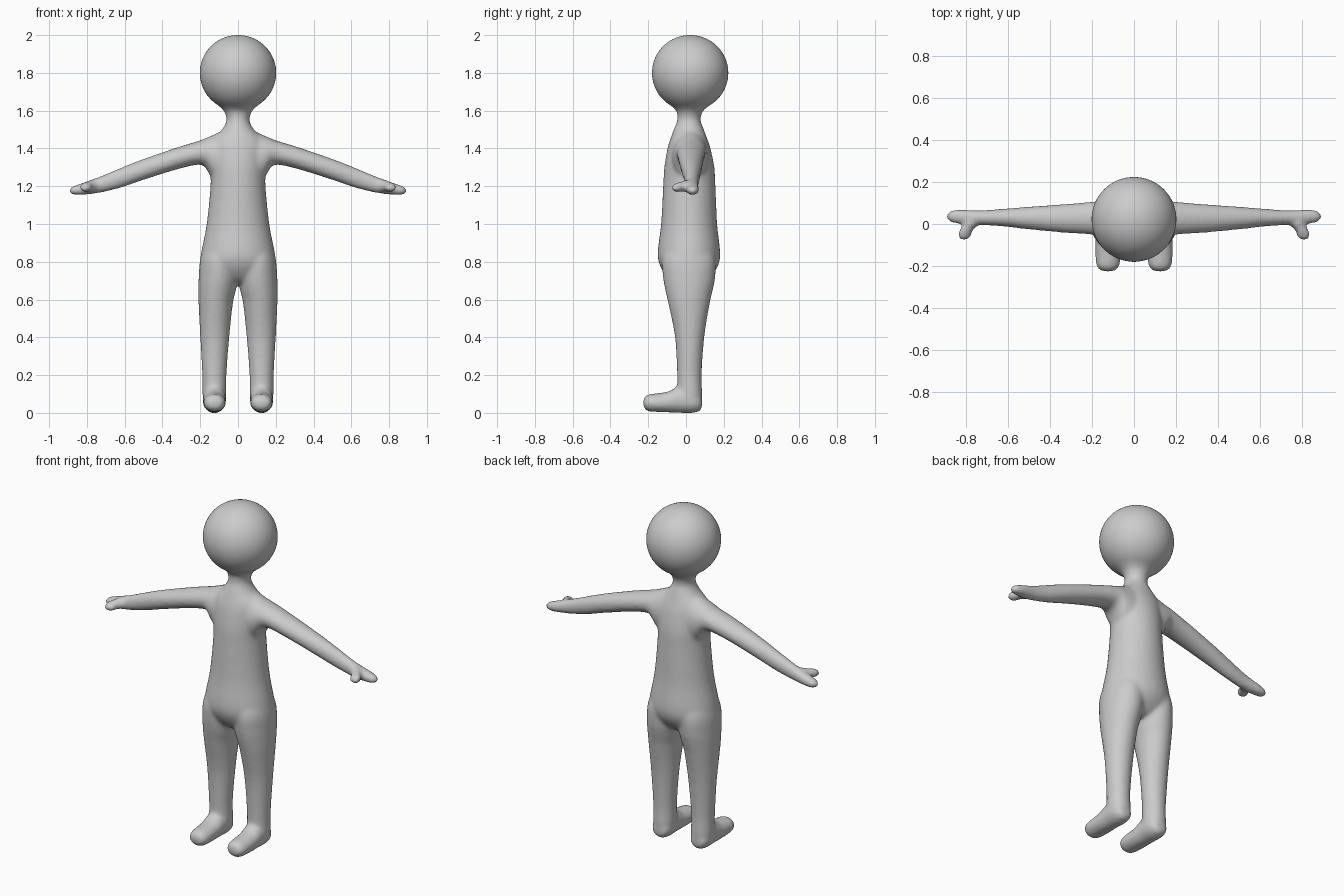
import bpy, bmesh, math
from mathutils import Matrix

bm = bmesh.new()
SEG = 32


def spline(rows, steps=5):
    """Catmull-Rom resampling of the section rows."""
    out = []
    for i in range(len(rows) - 1):
        p0, p1, p2 = rows[max(i - 1, 0)], rows[i], rows[i + 1]
        p3 = rows[min(i + 2, len(rows) - 1)]
        for s in range(steps):
            t = s / steps
            out.append([0.5 * (2 * b + (c - a) * t + (2 * a - 5 * b + 4 * c - d) * t * t
                               + (3 * b - a - 3 * c + d) * t ** 3)
                        for a, b, c, d in zip(p0, p1, p2, p3)])
    return out + [list(rows[-1])]


def loft(axis, rows, side=1):
    """Oval sections along an axis: (position, a min, a max, b min, b max)."""
    ia, ib = [i for i in range(3) if i != axis]
    rings = []
    for t, a0, a1, b0, b1 in spline(rows):
        ring = []
        for k in range(SEG):
            ang = 2 * math.pi * k / SEG
            co = [0, 0, 0]
            co[axis] = t
            co[ia] = (a0 + a1) / 2 + (a1 - a0) / 2 * math.cos(ang)
            co[ib] = (b0 + b1) / 2 + (b1 - b0) / 2 * math.sin(ang)
            co[0] *= side
            ring.append(bm.verts.new(co))
        rings.append(ring)
    for r, q in zip(rings, rings[1:]):
        for k in range(SEG):
            n = (k + 1) % SEG
            bm.faces.new((r[k], r[n], q[n], q[k]))
    bm.faces.new(rings[0])
    bm.faces.new(rings[-1])


# Head
bmesh.ops.create_uvsphere(bm, u_segments=48, v_segments=32, radius=1,
                          matrix=Matrix.Translation((0, 0.022, 1.8))
                          @ Matrix.Diagonal((0.203, 0.203, 0.201, 1)))

# Torso and neck: height, half width, front, back
torso = [(0.68, 0.02, 0.0, 0.03), (0.69, 0.08, -0.06, 0.09), (0.72, 0.17, -0.10, 0.13),
         (0.78, 0.201, -0.138, 0.17), (0.85, 0.195, -0.15, 0.181), (1.0, 0.166, -0.132, 0.165),
         (1.2, 0.146, -0.121, 0.156), (1.3, 0.147, -0.115, 0.15), (1.4, 0.15, -0.098, 0.13),
         (1.45, 0.135, -0.083, 0.113), (1.5, 0.085, -0.065, 0.095), (1.55, 0.061, -0.047, 0.078),
         (1.6, 0.076, -0.052, 0.092), (1.64, 0.118, -0.095, 0.139), (1.7, 0.16, -0.138, 0.182),
         (1.74, 0.08, -0.06, 0.10)]
loft(2, [(z, -w, w, f, b) for z, w, f, b in torso])

for side in (1, -1):
    # Leg
    loft(2, [(0.94, 0.03, 0.15, -0.08, 0.11), (0.82, 0.0, 0.198, -0.125, 0.155),
             (0.72, 0.0, 0.208, -0.122, 0.155), (0.65, 0.011, 0.21, -0.11, 0.142),
             (0.58, 0.027, 0.209, -0.094, 0.126), (0.4, 0.046, 0.2, -0.058, 0.097),
             (0.2, 0.061, 0.189, -0.047, 0.083), (0.08, 0.062, 0.187, -0.047, 0.086),
             (0.02, 0.08, 0.167, -0.03, 0.07), (0.0, 0.11, 0.14, 0.0, 0.04)], side)
    # Foot
    loft(1, [(0.085, 0.10, 0.15, 0.03, 0.07), (0.07, 0.078, 0.172, 0.008, 0.10),
             (0.03, 0.064, 0.186, -0.001, 0.13), (-0.04, 0.064, 0.186, 0.0, 0.14),
             (-0.09, 0.064, 0.186, 0.002, 0.115), (-0.16, 0.064, 0.184, 0.005, 0.103),
             (-0.2, 0.07, 0.178, 0.008, 0.098), (-0.219, 0.085, 0.163, 0.022, 0.083),
             (-0.227, 0.11, 0.138, 0.043, 0.063)], side)
    # Arm and hand
    loft(0, [(0.0, -0.07, 0.12, 1.22, 1.50), (0.08, -0.075, 0.12, 1.2, 1.492),
             (0.14, -0.07, 0.115, 1.245, 1.468), (0.17, -0.06, 0.11, 1.295, 1.455),
             (0.21, -0.05, 0.105, 1.314, 1.44), (0.33, -0.042, 0.095, 1.287, 1.403),
             (0.51, -0.025, 0.082, 1.23, 1.341), (0.62, -0.012, 0.073, 1.192, 1.298),
             (0.72, -0.006, 0.066, 1.167, 1.256), (0.78, -0.005, 0.067, 1.158, 1.233),
             (0.84, 0.001, 0.07, 1.153, 1.212), (0.877, 0.01, 0.062, 1.156, 1.198),
             (0.894, 0.027, 0.045, 1.168, 1.184)], side)
    # Thumb
    loft(1, [(0.03, 0.72, 0.80, 1.175, 1.235), (0.0, 0.737, 0.812, 1.17, 1.233),
             (-0.03, 0.768, 0.833, 1.17, 1.224), (-0.058, 0.776, 0.84, 1.17, 1.215),
             (-0.078, 0.798, 0.822, 1.183, 1.2)], side)

bmesh.ops.recalc_face_normals(bm, faces=bm.faces[:])
mesh = bpy.data.meshes.new("body")
bm.to_mesh(mesh)
bm.free()

grey = bpy.data.materials.new("plain grey")
grey.diffuse_color = (0.6, 0.6, 0.6, 1)
mesh.materials.append(grey)
body = bpy.data.objects.new("body", mesh)
bpy.context.collection.objects.link(body)

# Fuse the parts into one soft skin
fuse = body.modifiers.new("fuse", 'REMESH')
fuse.mode = 'VOXEL'
fuse.voxel_size = 0.01
fuse.use_smooth_shade = True
soften = body.modifiers.new("soften", 'SMOOTH')
soften.factor = 0.5
soften.iterations = 10
